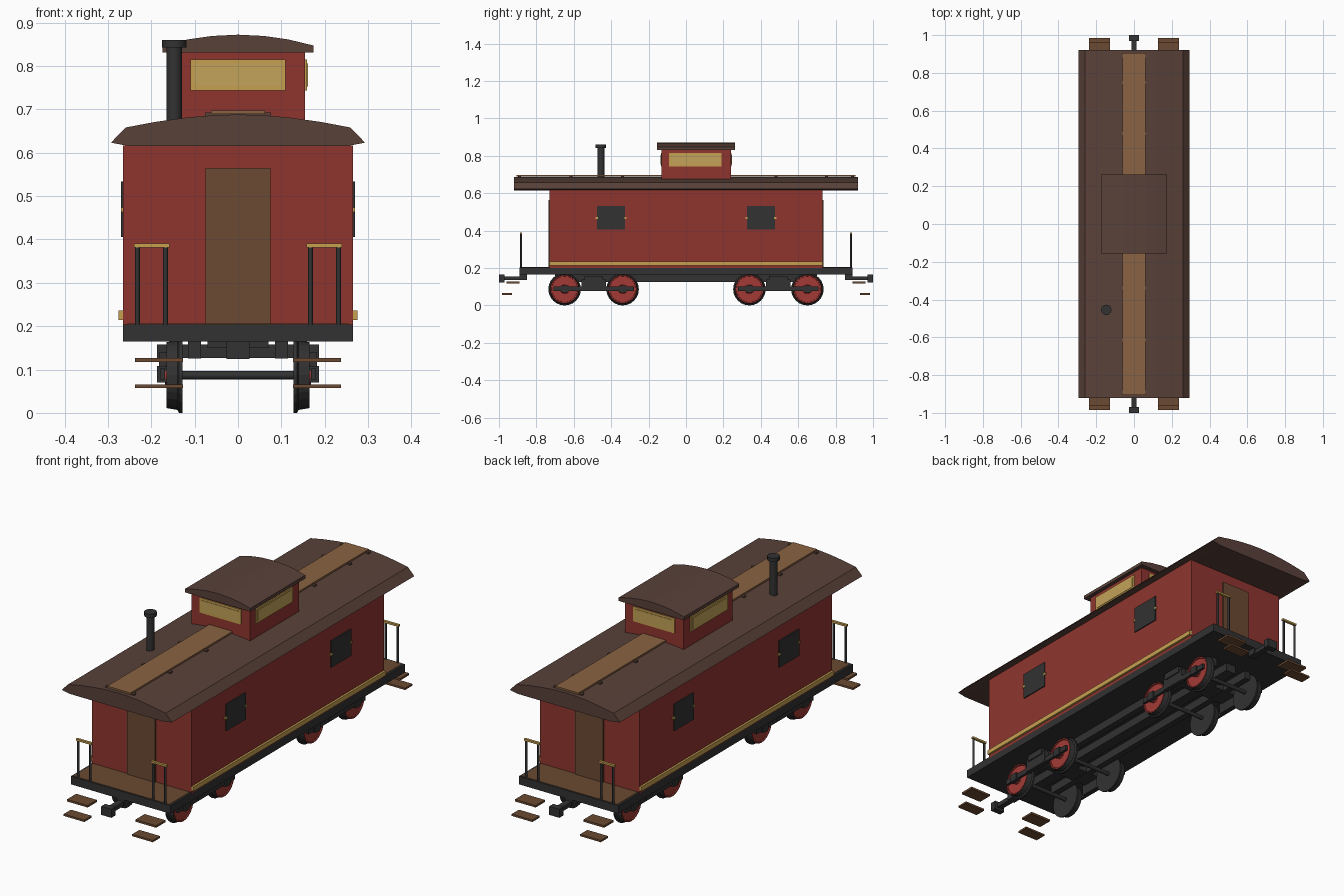
import bpy, bmesh, math
from mathutils import Matrix

if "Cube" in bpy.data.objects:
    bpy.data.objects.remove(bpy.data.objects["Cube"])


def material(name, hex_code):
    def lin(c):
        c /= 255
        return c / 12.92 if c <= 0.04045 else ((c + 0.055) / 1.055) ** 2.4
    m = bpy.data.materials.new(name)
    m.diffuse_color = [lin(int(hex_code[i:i + 2], 16)) for i in (0, 2, 4)] + [1]
    m.use_nodes = True
    m.node_tree.nodes["Principled BSDF"].inputs["Base Color"].default_value = m.diffuse_color
    return m


RED = material("barn red", "8f352f")
WHEEL_RED = material("wheel red", "a23a35")
ROOF = material("roof brown", "594139")
DOOR = material("door brown", "6b4a32")
WALK = material("plank brown", "8a6343")
IRON = material("iron black", "323232")
GOLD = material("trim gold", "c6a050")
PANE = material("window yellow", "c4a35a")


def finish(name, bm, *mats):
    bmesh.ops.recalc_face_normals(bm, faces=bm.faces)
    me = bpy.data.meshes.new(name)
    bm.to_mesh(me)
    bm.free()
    for m in mats:
        me.materials.append(m)
    ob = bpy.data.objects.new(name, me)
    bpy.context.collection.objects.link(ob)
    return ob


def box(name, mat, x0, x1, y0, y1, z0, z1):
    bm = bmesh.new()
    bmesh.ops.create_cube(bm, size=1)
    for v in bm.verts:
        v.co.x = x1 if v.co.x > 0 else x0
        v.co.y = y1 if v.co.y > 0 else y0
        v.co.z = z1 if v.co.z > 0 else z0
    return finish(name, bm, mat)


def mbox(name, mat, s, x0, x1, *rest):
    """Box on the side s = +1 or -1 of the centre line."""
    return box(name, mat, min(s * x0, s * x1), max(s * x0, s * x1), *rest)


def ebox(name, mat, e, x0, x1, y0, y1, z0, z1):
    """Box at the end e = +1 or -1 of the car."""
    return box(name, mat, x0, x1, min(e * y0, e * y1), max(e * y0, e * y1), z0, z1)


def cylinder(name, mat, r, length, loc, axis='Z', sides=16):
    bm = bmesh.new()
    bmesh.ops.create_cone(bm, cap_ends=True, segments=sides, radius1=r, radius2=r, depth=length)
    if axis == 'X':
        bm.transform(Matrix.Rotation(math.pi / 2, 4, 'Y'))
    bm.transform(Matrix.Translation(loc))
    ob = finish(name, bm, mat)
    for p in ob.data.polygons:
        p.use_smooth = len(p.vertices) == 4
    return ob


def arched_roof(name, half, y0, y1):
    """Extrude a half profile, mirrored across x, along y."""
    pts = half + [(-x, z) for x, z in reversed(half) if x > 0]
    bm = bmesh.new()
    f = bm.faces.new([bm.verts.new((x, y0, z)) for x, z in pts])
    ext = bmesh.ops.extrude_face_region(bm, geom=[f])
    for v in ext["geom"]:
        if isinstance(v, bmesh.types.BMVert):
            v.co.y = y1
    return finish(name, bm, ROOF)


def wheel(name, s, y):
    """Flanged wheel: iron tread and back, red outer face."""
    prof = [(0.128, 0), (0.128, 0.087), (0.136, 0.087), (0.140, 0.080), (0.165, 0.076),
            (0.165, 0.070), (0.160, 0.069), (0.160, 0.024), (0.168, 0.022), (0.168, 0)]
    n = 24
    bm = bmesh.new()
    rings = []
    for x, r in prof:
        if r == 0:
            rings.append([bm.verts.new((s * x, y, 0.087))] * n)
        else:
            rings.append([bm.verts.new((s * x, y + r * math.cos(a), 0.087 + r * math.sin(a)))
                          for a in (2 * math.pi * i / n for i in range(n))])
    for k in range(len(prof) - 1):
        a, b = rings[k], rings[k + 1]
        for i in range(n):
            j = (i + 1) % n
            vs = list(dict.fromkeys((a[i], a[j], b[j], b[i])))
            bm.faces.new(vs).material_index = 1 if k >= 4 else 0
    return finish(name, bm, IRON, WHEEL_RED)


# Car body, frame and sills
box("body", RED, -0.265, 0.265, -0.73, 0.73, 0.2, 0.617)
box("underframe", IRON, -0.265, 0.265, -0.89, 0.89, 0.165, 0.204)
box("centre_sill", IRON, -0.027, 0.027, -0.7, 0.7, 0.125, 0.166)
for s in (-1, 1):
    mbox("side_sill", IRON, s, 0.085, 0.115, -0.7, 0.7, 0.125, 0.166)
    mbox("belt_trim", GOLD, s, 0.26, 0.275, -0.73, 0.73, 0.214, 0.236)

# Main roof, roof walk and its brackets
arched_roof("main_roof", [(0.25, 0.615), (0.293, 0.623), (0.259, 0.658), (0.19, 0.671),
                          (0.118, 0.681), (0.06, 0.686), (0, 0.688)], -0.92, 0.92)
for y0, y1 in ((-0.905, -0.12), (0.23, 0.905)):
    box("roof_walk", WALK, -0.062, 0.062, y0, y1, 0.689, 0.697)
for y in (-0.89, -0.615, -0.34, 0.48, 0.75, 0.89):
    box("walk_bracket", ROOF, -0.076, 0.076, y - 0.008, y + 0.008, 0.68, 0.692)

# Cupola with four windows
box("cupola", RED, -0.155, 0.155, -0.13, 0.24, 0.66, 0.835)
arched_roof("cupola_roof", [(0.174, 0.831), (0.174, 0.847), (0.116, 0.861),
                            (0.06, 0.869), (0, 0.872)], -0.155, 0.263)
for s in (-1, 1):
    mbox("cupola_side_frame", GOLD, s, 0.15, 0.159, -0.09, 0.19, 0.743, 0.815)
    mbox("cupola_side_pane", PANE, s, 0.15, 0.161, -0.078, 0.178, 0.753, 0.805)
    y = 0.055 + s * 0.185
    box("cupola_end_frame", GOLD, -0.11, 0.11, y - 0.004, y + 0.004, 0.743, 0.815)
    box("cupola_end_pane", PANE, -0.1, 0.1, y - 0.006, y + 0.006, 0.753, 0.805)

# Chimney
cylinder("chimney", IRON, 0.018, 0.18, (-0.147, -0.455, 0.757), sides=12)
cylinder("chimney_cap", IRON, 0.028, 0.018, (-0.147, -0.455, 0.851), sides=12)

# Side windows with small brass bars
for s in (-1, 1):
    for y in (-0.4, 0.4):
        mbox("side_window", IRON, s, 0.262, 0.27, y - 0.075, y + 0.075, 0.405, 0.533)
        mbox("window_bar", GOLD, s, 0.264, 0.2703, y - 0.083, y - 0.07, 0.463, 0.474)
        mbox("window_bar", GOLD, s, 0.264, 0.2703, y + 0.07, y + 0.083, 0.463, 0.474)

# End platforms
for e in (-1, 1):
    ebox("door", DOOR, e, -0.075, 0.075, 0.725, 0.736, 0.205, 0.565)
    ebox("platform_deck", DOOR, e, -0.255, 0.255, 0.73, 0.885, 0.2, 0.206)
    ebox("coupler_shaft", IRON, e, -0.014, 0.014, 0.85, 0.98, 0.135, 0.156)
    ebox("coupler_mount", IRON, e, -0.02, 0.02, 0.85, 0.889, 0.135, 0.17)
    ebox("coupler_head", IRON, e, -0.027, 0.027, 0.97, 1.0, 0.124, 0.165)
    for s in (-1, 1):
        for x in (0.167, 0.232):
            cylinder("railing_post", IRON, 0.0055, 0.18, (s * x, e * 0.882, 0.293), sides=8)
        a, b = sorted((s * 0.158, s * 0.24))
        ebox("railing_cap", GOLD, e, a, b, 0.876, 0.888, 0.381, 0.39)
        a, b = sorted((s * 0.127, s * 0.237))
        ebox("upper_step", DOOR, e, a, b, 0.89, 0.96, 0.117, 0.127)
        ebox("lower_step", DOOR, e, a, b, 0.93, 0.985, 0.057, 0.066)

# Trucks: wheels, axles, bolsters and side frames
for yc in (-0.494, 0.494):
    box("bolster", IRON, -0.187, 0.187, yc - 0.05, yc + 0.05, 0.127, 0.158)
    box("bolster_plate", IRON, -0.07, 0.07, yc - 0.065, yc + 0.065, 0.15, 0.168)
    for s in (-1, 1):
        mbox("truck_side_frame", IRON, s, 0.168, 0.18, yc - 0.215, yc + 0.215, 0.077, 0.102)
        mbox("truck_spring", IRON, s, 0.158, 0.182, yc - 0.065, yc + 0.065, 0.08, 0.14)
        for dy in (-0.155, 0.155):
            wheel("wheel", s, yc + dy)
            mbox("axle_box", IRON, s, 0.165, 0.187, yc + dy - 0.02, yc + dy + 0.02, 0.07, 0.108)
    for dy in (-0.155, 0.155):
        cylinder("axle", IRON, 0.01, 0.27, (0, yc + dy, 0.087), 'X', 10)
